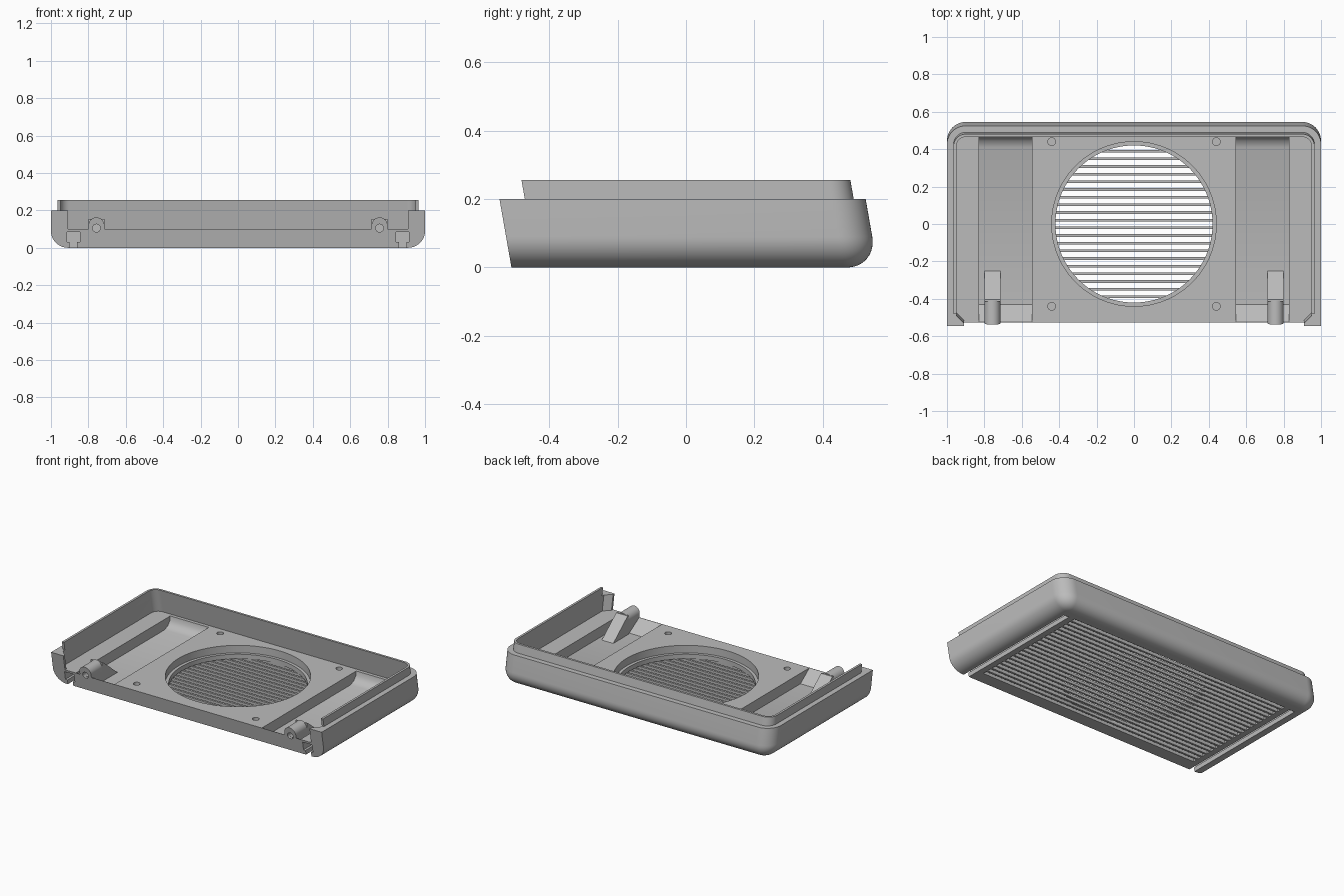
import bpy, bmesh, math

if "Cube" in bpy.data.objects:
    bpy.data.objects.remove(bpy.data.objects["Cube"], do_unlink=True)

LEAN = 0.175      # the walls lean towards the front as they rise
FRONT, BACK, CORNER = -0.51, 0.56, 0.1

grey = bpy.data.materials.new("plain grey")
grey.use_nodes = True
grey.diffuse_color = (0.5, 0.5, 0.5, 1)
grey.node_tree.nodes["Principled BSDF"].inputs["Base Color"].default_value = (0.5, 0.5, 0.5, 1)


def solid(name, lofts):
    """Object made of closed lofts; each loft is a list of equal rings."""
    bm = bmesh.new()
    for rings in lofts:
        vs = [[bm.verts.new(p) for p in ring] for ring in rings]
        n = len(vs[0])
        for a, b in zip(vs, vs[1:]):
            for i in range(n):
                j = (i + 1) % n
                bm.faces.new((a[i], a[j], b[j], b[i]))
        bm.faces.new(vs[0])
        bm.faces.new(vs[-1])
    bmesh.ops.recalc_face_normals(bm, faces=bm.faces)
    mesh = bpy.data.meshes.new(name)
    bm.to_mesh(mesh)
    bm.free()
    mesh.materials.append(grey)
    obj = bpy.data.objects.new(name, mesh)
    bpy.context.collection.objects.link(obj)
    return obj


def activate(obj):
    bpy.ops.object.select_all(action='DESELECT')
    obj.select_set(True)
    bpy.context.view_layer.objects.active = obj


def cut(obj, cutter):
    cutter.hide_render = True
    mod = obj.modifiers.new("cut", 'BOOLEAN')
    mod.operation, mod.solver, mod.object = 'DIFFERENCE', 'EXACT', cutter
    activate(obj)
    bpy.ops.object.modifier_apply(modifier=mod.name)


def plan(inset, z, front=FRONT):
    """Tray outline: square front corners, round back corners, leaning."""
    x, y, r = 1 - inset, BACK - inset, CORNER - inset
    pts = [(-x, front), (x, front)]
    for cx, start in ((x - r, 0), (r - x, 90)):
        for k in range(13):
            a = math.radians(start + k * 7.5)
            pts.append((cx + r * math.cos(a), y - r + r * math.sin(a)))
    return [(px, py - LEAN * z, z) for px, py in pts]


def box(x0, x1, y0, y1, z0, z1):
    return [[(x0, y0, z), (x1, y0, z), (x1, y1, z), (x0, y1, z)] for z in (z0, z1)]


def along_x(profile, x0, x1):
    return [[(x, y, z) for y, z in profile] for x in (x0, x1)]


def along_y(profile, y0, y1):
    return [[(x, y, z) for x, z in profile] for y in (y0, y1)]


def circle(cx, cy, r, n=64):
    return [(cx + r * math.cos(math.tau * k / n), cy + r * math.sin(math.tau * k / n))
            for k in range(n)]


def disc(cx, cy, steps, n=64):
    return [[(x, y, z) for x, y in circle(cx, cy, r, n)] for r, z in steps]


# Outer shell with a rounded bottom edge
R = 0.09
rings = []
for k in range(13):
    a = math.radians(k * 7.5)
    rings.append(plan(R - R * math.sin(a), R - R * math.cos(a)))
rings.append(plan(0, 0.2))
tray = solid("tray", [rings])
lip = solid("rim_lip", [[plan(0.035, 0.19, -0.436), plan(0.035, 0.255, -0.436)]])

# Open interior, shared by tray and lip
cavity = solid("cavity_cutter", [[plan(0.05, 0.1, -0.8), plan(0.05, 0.4, -0.8)]])
cut(tray, cavity)
cut(lip, cavity)

# Sunken channels, rail grooves, speaker well and screw holes
channel = [(-0.525, 0.1), (-0.43, 0.03), (0.41, 0.03), (0.445, 0.045),
           (0.465, 0.07), (0.47, 0.1), (0.47, 0.12), (-0.525, 0.12)]
groove = [(0.86, -0.01), (0.9, -0.01), (0.9, 0.03), (0.915, 0.03),
          (0.915, 0.085), (0.845, 0.085), (0.845, 0.03), (0.86, 0.03)]
lofts = [disc(0, 0, [(0.42, 0.018), (0.42, 0.05), (0.44, 0.05), (0.44, 0.12)], 96)]
for s in (1, -1):
    lofts.append(along_x(channel, s * 0.545, s * 0.83))
    lofts.append(along_y([(s * x, z) for x, z in groove], -0.6, 0.42))
    for y in (-0.44, 0.44):
        lofts.append(disc(s * 0.44, y, [(0.021, 0.05), (0.021, 0.12)], 24))
cut(tray, solid("recess_cutter", lofts))

# Grille slots in the underside and pin holes in the front
pins = solid("pin_cutter", [along_y(circle(s * 0.757, 0.105, 0.021, 24), -0.6, -0.46)
                            for s in (1, -1)])
slots = solid("slot_cutter", [box(-0.82, 0.82, k * 0.041 - 0.0135, k * 0.041 + 0.0135, -0.02, 0.02)
                              for k in range(-10, 11)])
cut(tray, slots)
cut(tray, pins)
parts = [tray, lip]

# Hinge bosses, their ramps and the thick front wall ends
for s, side in ((1, "left"), (-1, "right")):
    c, r = s * 0.757, 0.0425
    arch = [(c + r * math.cos(math.pi * k / 16), 0.12 + r * math.sin(math.pi * k / 16))
            for k in range(17)]
    front = [(c - r, 0.1)] + [(c + r, 0.1)] + arch
    back = [(c - r, 0.028)] + [(c + r, 0.028)] + arch
    boss = solid(side + "_hinge_boss", [[[(x, FRONT - LEAN * z, z) for x, z in front],
                                         [(x, -0.41, z) for x, z in back]]])
    cut(boss, pins)
    ramp = solid(side + "_hinge_ramp", [along_x([(-0.415, 0.028), (-0.415, 0.155), (-0.405, 0.155),
                                                 (-0.25, 0.028)], c - r, c + r)])
    post = [(0.95, FRONT), (0.91, FRONT), (0.91, -0.495), (0.95, -0.455)]
    end = solid(side + "_wall_end", [[[(s * x, y - LEAN * z, z) for x, y in post]
                                      for z in (0.1, 0.2)]])
    parts += [boss, ramp, end]

for helper in (cavity, pins, slots, bpy.data.objects["recess_cutter"]):
    bpy.data.objects.remove(helper, do_unlink=True)

for obj in parts:
    activate(obj)
    bpy.ops.object.shade_smooth_by_angle(angle=math.radians(30))
